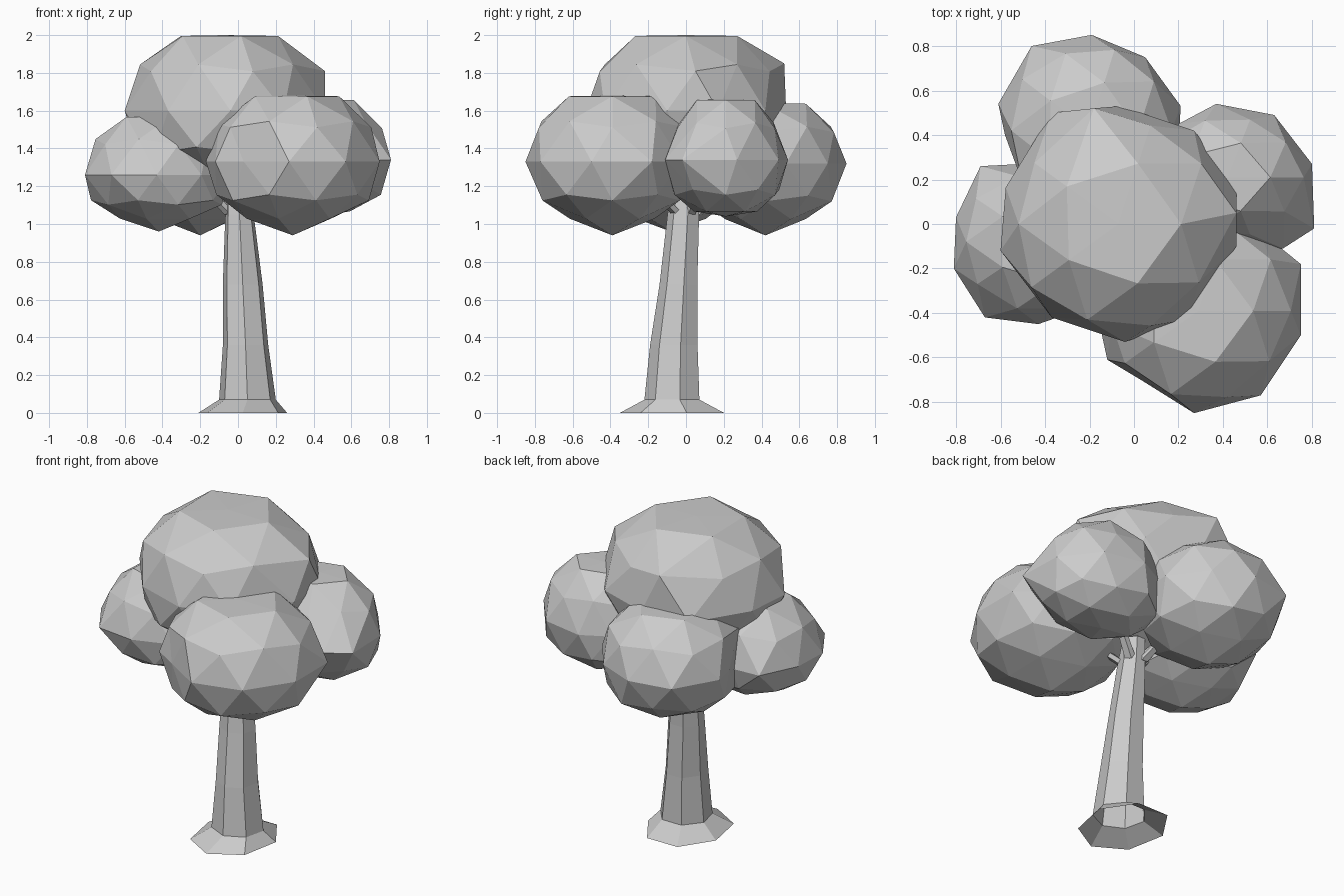
import bpy, bmesh, math, random
from mathutils import Vector

if "Cube" in bpy.data.objects:
    bpy.data.objects.remove(bpy.data.objects["Cube"])


def finish(bm, name):
    bmesh.ops.recalc_face_normals(bm, faces=bm.faces)
    me = bpy.data.meshes.new(name)
    bm.to_mesh(me)
    bm.free()
    ob = bpy.data.objects.new(name, me)
    bpy.context.collection.objects.link(ob)
    return ob


def tube(name, rings, sides, cap_bottom=False):
    """Loft of z-level polygon rings: (z, cx, cy, rx, ry)."""
    bm = bmesh.new()
    loops = []
    for z, cx, cy, rx, ry in rings:
        loop = []
        for i in range(sides):
            a = -math.pi / 2 + 2 * math.pi * i / sides
            loop.append(bm.verts.new((cx + rx * math.cos(a), cy + ry * math.sin(a), z)))
        loops.append(loop)
    for lo, hi in zip(loops, loops[1:]):
        for i in range(sides):
            j = (i + 1) % sides
            bm.faces.new((lo[i], lo[j], hi[j], hi[i]))
    bm.faces.new(loops[-1])
    if cap_bottom:
        bm.faces.new(loops[0][::-1])
    return finish(bm, name)


def leaf_clump(name, centre, radius, bottom, top, corners, pulls=(),
               floor=-1.0, taper=1.0, seed=1):
    """Faceted lump with a flattened top; its widest ring is pulled to plan
    corners, and single other points to the nearest of `pulls`."""
    rng = random.Random(seed)
    bm = bmesh.new()
    bmesh.ops.create_icosphere(bm, subdivisions=2, radius=1)
    cx, cy, cz = centre
    ring, others = [], []
    for v in bm.verts:
        x, y, z = v.co
        (ring if abs(z) < 0.01 else others).append(v)
        k = rng.uniform(0.98, 1.03)
        if z > 0.3:
            k *= taper
        if -0.95 < z < -0.7:
            z *= 0.91
        z = max(floor, min(0.86, z))
        h = z / 0.86 * (top - cz) if z > 0 else z / -floor * (cz - bottom)
        v.co = (cx + x * k * radius[0], cy + y * k * radius[1], cz + h)
    for x, y in corners:
        v = min(ring, key=lambda w: math.hypot(w.co.x - x, w.co.y - y))
        ring.remove(v)
        v.co.x, v.co.y = x, y
    for p in pulls:
        v = min(others, key=lambda w: (w.co - Vector(p)).length)
        others.remove(v)
        v.co = p
    return finish(bm, name)


# leaning seven-sided trunk with flared, open foot
tube("trunk", [
    (0.00, 0.025, -0.06, 0.241, 0.29),
    (0.07, 0.050, -0.067, 0.154, 0.153),
    (0.36, 0.040, -0.058, 0.123, 0.132),
    (0.68, 0.025, -0.035, 0.108, 0.105),
    (1.05, 0.008, -0.010, 0.077, 0.088),
    (1.20, 0.000, 0.000, 0.065, 0.070)], 7)

# short branches from the trunk top into the clumps
for i, (x, y) in enumerate([(0.16, -0.2), (0.2, 0.1), (-0.1, 0.22), (-0.2, -0.05)]):
    tube(f"branch_{i + 1}", [(1.05, x * 0.2, y * 0.2, 0.035, 0.035),
                             (1.22, x, y, 0.025, 0.025)], 5, True)

# leaf clumps
leaf_clump("crown_top", (-0.07, 0.0, 1.60), (0.53, 0.53), 1.17, 2.0,
           [(0.46, 0.17), (0.27, 0.42), (-0.06, 0.53), (-0.37, 0.50),
            (-0.6, -0.12), (-0.37, -0.42), (-0.04, -0.53), (0.46, -0.1)],
           [(-0.18, 0.52, 1.85), (0.46, 0.05, 1.81)], seed=1)
leaf_clump("crown_front", (0.29, -0.39, 1.33), (0.46, 0.45), 0.94, 1.68,
           [(0.57, -0.77), (0.75, -0.5), (0.75, -0.18), (0.27, -0.85),
            (-0.12, -0.61), (0.03, -0.70), (-0.17, -0.38)],
           [(-0.1, -0.45, 1.53)], seed=2)
leaf_clump("crown_right", (0.42, 0.21, 1.34), (0.40, 0.33), 1.04, 1.66,
           [(0.37, 0.54), (0.63, 0.49), (0.8, 0.27), (0.81, -0.02),
            (0.67, -0.11), (0.2, 0.45)], floor=-0.85, taper=0.93, seed=3)
leaf_clump("crown_back", (-0.2, 0.42, 1.32), (0.41, 0.43), 0.94, 1.64,
           [(-0.61, 0.54), (-0.46, 0.8), (-0.19, 0.85), (0.05, 0.75),
            (0.21, 0.53), (-0.58, 0.4)], seed=4)
leaf_clump("crown_left", (-0.42, -0.08, 1.26), (0.39, 0.36), 0.96, 1.57,
           [(-0.8, 0.03), (-0.69, 0.26), (-0.5, 0.27), (-0.81, -0.2),
            (-0.67, -0.42), (-0.43, -0.45)], seed=5)
